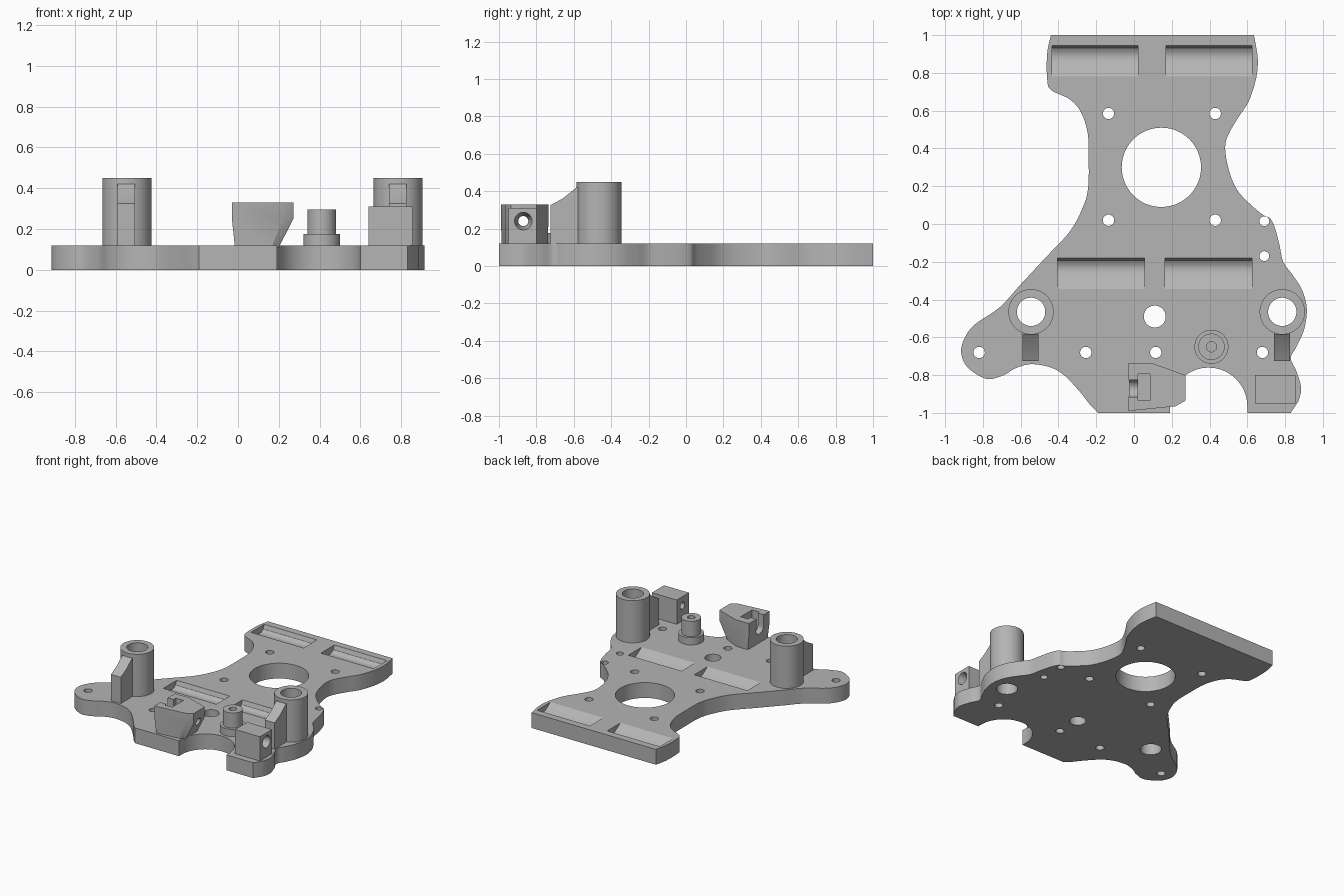
import bpy
import bmesh
from math import cos, sin, pi
from mathutils import Vector

default = bpy.data.objects.get("Cube")
if default:
    bpy.data.objects.remove(default, do_unlink=True)

grey = bpy.data.materials.new("light_grey")
grey.use_nodes = True
GREY = (0.46, 0.46, 0.46, 1)
grey.diffuse_color = GREY
grey.node_tree.nodes["Principled BSDF"].inputs["Base Color"].default_value = GREY

THICK = 0.12   # plate thickness
SUNK = 0.11    # parts start slightly inside the plate


def loft(name, rings):
    """Solid through equal-length rings of points, capped at both ends."""
    bm = bmesh.new()
    loops = [[bm.verts.new(p) for p in ring] for ring in rings]
    n = len(loops[0])
    for low, high in zip(loops, loops[1:]):
        for i in range(n):
            j = (i + 1) % n
            bm.faces.new((low[i], low[j], high[j], high[i]))
    bm.faces.new(loops[0][::-1])
    bm.faces.new(loops[-1])
    bmesh.ops.recalc_face_normals(bm, faces=bm.faces[:])
    mesh = bpy.data.meshes.new(name)
    bm.to_mesh(mesh)
    bm.free()
    mesh.materials.append(grey)
    obj = bpy.data.objects.new(name, mesh)
    bpy.context.collection.objects.link(obj)
    return obj


def prism(name, profile, start, end, axis="Z"):
    """Extrude an (x, y) profile along Z or a (y, z) profile along X."""
    def place(a, b, t):
        return (a, b, t) if axis == "Z" else (t, a, b)
    return loft(name, [[place(a, b, t) for a, b in profile] for t in (start, end)])


def circle(a, b, r, n=48):
    return [(a + r * cos(2 * pi * i / n), b + r * sin(2 * pi * i / n)) for i in range(n)]


def rect(a0, a1, b0, b1):
    return [(a0, b0), (a1, b0), (a1, b1), (a0, b1)]


def smooth_path(points, steps=5):
    """Rounded run through the points."""
    p = [Vector(q) for q in [points[0], *points, points[-1]]]
    out = []
    for a, b, c, d in zip(p, p[1:], p[2:], p[3:]):
        for s in range(steps):
            t = s / steps
            out.append(0.5 * (2 * b + (c - a) * t + (2 * a - 5 * b + 4 * c - d) * t ** 2
                              + (3 * b - a - 3 * c + d) * t ** 3))
    return [tuple(v) for v in out] + [points[-1]]


def cut(obj, cutters):
    for cutter in cutters:
        mod = obj.modifiers.new("cut", "BOOLEAN")
        mod.operation = "DIFFERENCE"
        mod.solver = "EXACT"
        mod.object = cutter
        bpy.context.view_layer.objects.active = obj
        bpy.ops.object.modifier_apply(modifier=mod.name)
        bpy.data.objects.remove(cutter, do_unlink=True)


def drill(x, y, r, bottom=-0.1):
    return prism("drill", circle(x, y, r), bottom, 1)


# Base plate outline: left side, round front notch, right side
left_side = [(-.44, 1), (-.46, .9), (-.46, .77), (-.44, .71), (-.34, .66), (-.28, .59),
             (-.245, .48), (-.24, .34), (-.243, .19), (-.27, .09), (-.34, -.04),
             (-.47, -.18), (-.6, -.32), (-.71, -.44), (-.84, -.53), (-.895, -.6),
             (-.915, -.68), (-.88, -.76), (-.78, -.82), (-.69, -.8), (-.63, -.765),
             (-.545, -.742), (-.44, -.76), (-.365, -.805), (-.285, -.89), (-.23, -.96),
             (-.19, -1)]
notch = [(.395 - .205 * cos(pi * i / 20), -.965 + .205 * sin(pi * i / 20)) for i in range(21)]
right_side = [(.87, -.94), (.885, -.87), (.86, -.78), (.83, -.71), (.86, -.65), (.9, -.56),
              (.915, -.45), (.89, -.35), (.84, -.27), (.79, -.2), (.77, -.11), (.746, -.02),
              (.72, .03), (.68, .05), (.61, .11), (.55, .175), (.51, .26), (.485, .37),
              (.49, .45), (.54, .545), (.6, .635), (.63, .71), (.65, .79), (.655, .88),
              (.635, 1)]
outline = (smooth_path(left_side) + [(.19, -1)] + notch + [(.6, -1), (.83, -1)]
           + smooth_path(right_side))
plate = prism("base_plate", outline, 0, THICK)

# Plate holes
posts = [(-.545, -.465), (.785, -.465)]
holes = [drill(.145, .3, .21), drill(.11, -.49, .058)]
holes += [drill(x, y, .03) for x in (-.135, .43) for y in (.02, .585)]
holes += [drill(x, -.68, .03) for x in (-.82, -.255, .115, .68)]
holes += [drill(.69, y, .026) for y in (.015, -.17)]
holes += [drill(x, y, .075) for x, y in posts]
cut(plate, holes)

# Scooped recesses in the top of the plate
scoop = [(0, .02), (0, 0), (-.012, -.032), (-.035, -.048), (-.06, -.052), (-.09, -.045),
         (-.125, -.027), (-.165, 0), (-.165, .02)]
for x0, x1, y in ((-.435, .02, .945), (.17, .625, .945), (-.405, .055, -.18), (.165, .625, -.18)):
    cut(plate, [prism("scoop", [(y + a, THICK + b) for a, b in scoop], x0, x1, "X")])

# Tubular posts with a sloped rib in front of each
rib_profile = [(-.56, SUNK), (-.725, SUNK), (-.725, .325), (-.66, .36), (-.585, .42), (-.56, .42)]
parts = [plate]
for side, (x, y) in zip(("right", "left"), posts):
    post = prism(side + "_post", circle(x, y, .12), SUNK, .45)
    cut(post, [drill(x, y, .075)])
    rib = prism(side + "_post_rib", rib_profile, x - .045, x + .04, "X")
    parts += [post, rib]

# Stepped boss with a blind hole
BX, BY = .41, -.65
boss = loft("stepped_boss", [[(x, y, z) for x, y in circle(BX, BY, r)] for r, z in
                             ((.09, SUNK), (.09, .176), (.07, .176), (.07, .295))])
cut(boss, [drill(BX, BY, .027, .15)])
parts.append(boss)

# Square block with a countersunk cross hole
HY, HZ = -.87, .24
block = prism("screw_block", rect(.64, .855, -.95, -.8), SUNK, .31)
cone = loft("countersink", [[(x, y, z) for y, z in circle(HY, HZ, r)] for x, r in
                            ((.6, .027), (.77, .027), (.86, .048))])
cut(block, [cone])
parts.append(block)

# Tapered nut holder
top = [(-.03, -.735), (.09, -.735), (.272, -.8), (.272, -.935), (.22, -.965), (-.03, -.99)]
base = [(-.015, -.74), (.08, -.74), (.2, -.8), (.2, -.935), (.165, -.965), (-.015, -.985)]
holder = loft("nut_holder", [[(x, y, z) for x, y in ring] for ring, z in
                             ((base, SUNK), (top, .25), (top, .33))])
u_slot = [(HY + .045 * cos(pi + pi * i / 16), HZ + .045 * sin(pi + pi * i / 16)) for i in range(17)]
u_slot += [(HY + .045, .5), (HY - .045, .5)]
cut(holder, [prism("pocket", rect(.02, .085, -.935, -.795), .175, .5),
             prism("slot", u_slot, -.1, .05, "X"),
             prism("bore", circle(HY, HZ, .028), .05, .4, "X")])
parts.append(holder)

# Smooth round walls, crisp edges
bpy.ops.object.select_all(action="DESELECT")
for part in parts:
    part.select_set(True)
bpy.context.view_layer.objects.active = plate
bpy.ops.object.shade_smooth_by_angle(angle=pi / 6)
